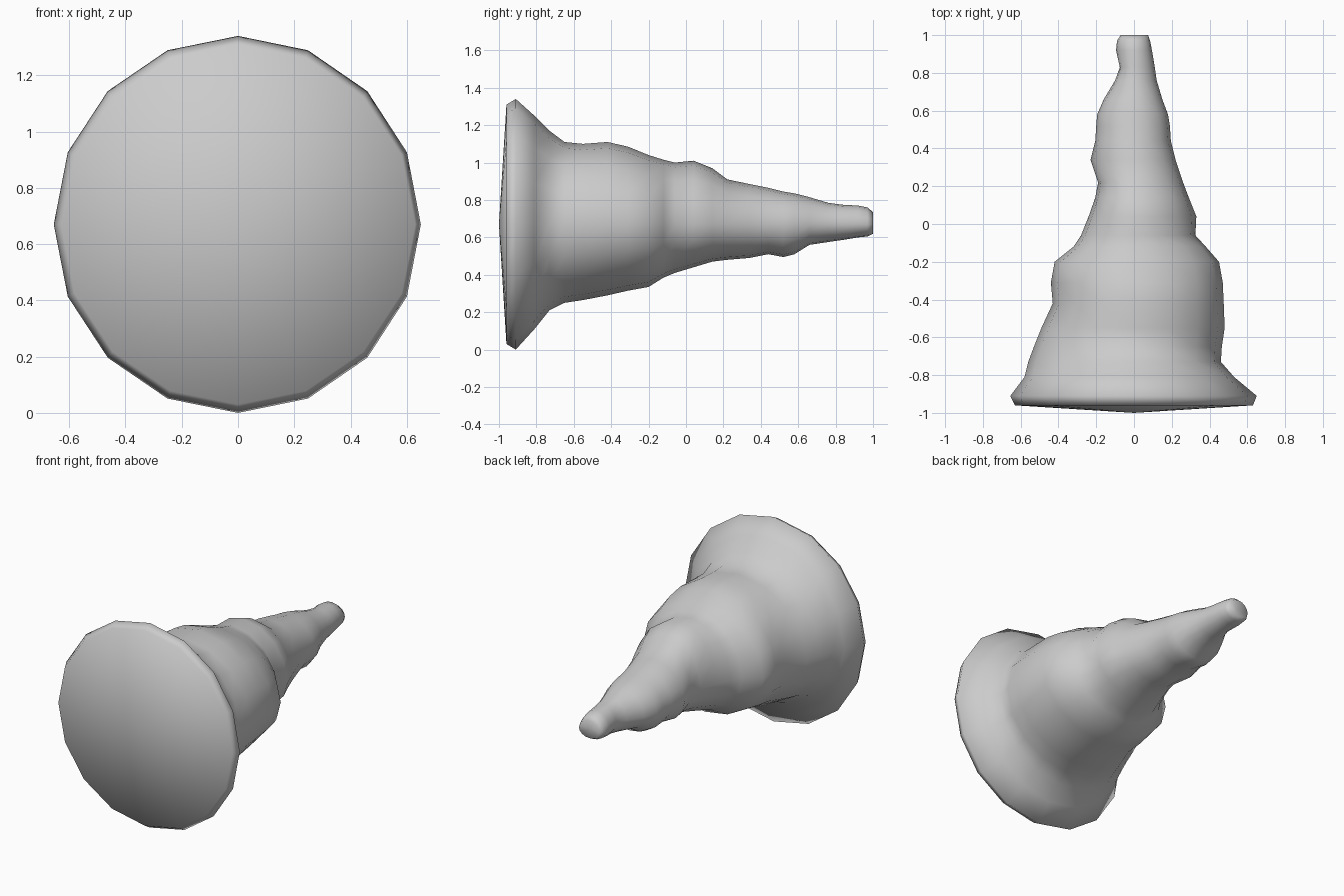
import bpy, bmesh
from math import sin, cos, pi

SIDES = 16
CZ = 0.67

# Cross-sections from base to tip: y, left x, right x, bottom z, top z
RINGS = [
    (-0.96, -.63, .63, .03, 1.31), (-0.91, -.655, .65, 0, 1.34),
    (-0.81, -.58, .53, .11, 1.25), (-0.73, -.56, .46, .21, 1.17),
    (-0.65, -.53, .465, .25, 1.11), (-0.55, -.49, .48, .265, 1.10),
    (-0.42, -.43, .475, .29, 1.11), (-0.31, -.44, .47, .315, 1.085),
    (-0.20, -.42, .45, .335, 1.04), (-0.12, -.32, .38, .385, 1.015),
    (-0.06, -.28, .325, .41, 1.00), (0.04, -.24, .33, .44, 1.01),
    (0.14, -.205, .29, .47, .97), (0.22, -.19, .26, .48, .91),
    (0.34, -.23, .22, .49, .885), (0.44, -.205, .195, .51, .865),
    (0.52, -.20, .19, .495, .845), (0.58, -.195, .18, .51, .835),
    (0.66, -.16, .15, .56, .815), (0.76, -.10, .12, .575, .785),
    (0.83, -.075, .11, .585, .775), (0.92, -.095, .095, .60, .77),
    (0.97, -.09, .085, .605, .76), (0.993, -.07, .075, .62, .735),
]

bm = bmesh.new()


def ring(y, xl, xr, zb, zt):
    verts = []
    for i in range(SIDES):
        c, s = cos(2 * pi * i / SIDES), sin(2 * pi * i / SIDES)
        x = c * (xr if c > 0 else -xl)
        z = CZ + s * (zt - CZ if s > 0 else CZ - zb)
        verts.append(bm.verts.new((x, y, z)))
    return verts


# Lumpy tapering body with flared rim
loops = [ring(*r) for r in RINGS]
for a, b in zip(loops, loops[1:]):
    for i in range(SIDES):
        j = (i + 1) % SIDES
        bm.faces.new((a[i], a[j], b[j], b[i]))

# Shallow domed base and slightly dished tip
for loop, y in ((loops[0], -1.0), (loops[-1], 0.985)):
    apex = bm.verts.new((0, y, CZ))
    for i in range(SIDES):
        bm.faces.new((loop[i], loop[(i + 1) % SIDES], apex))

bmesh.ops.recalc_face_normals(bm, faces=bm.faces)
zmin = min(v.co.z for v in bm.verts)
for v in bm.verts:
    v.co.z -= zmin
    v.co.y = v.co.y if v.co.y < 0.99 else 1.0
mesh = bpy.data.meshes.new("lumpy_cone")
bm.to_mesh(mesh)
bm.free()
mesh.shade_smooth()
obj = bpy.data.objects.new("lumpy_cone", mesh)
bpy.context.collection.objects.link(obj)
